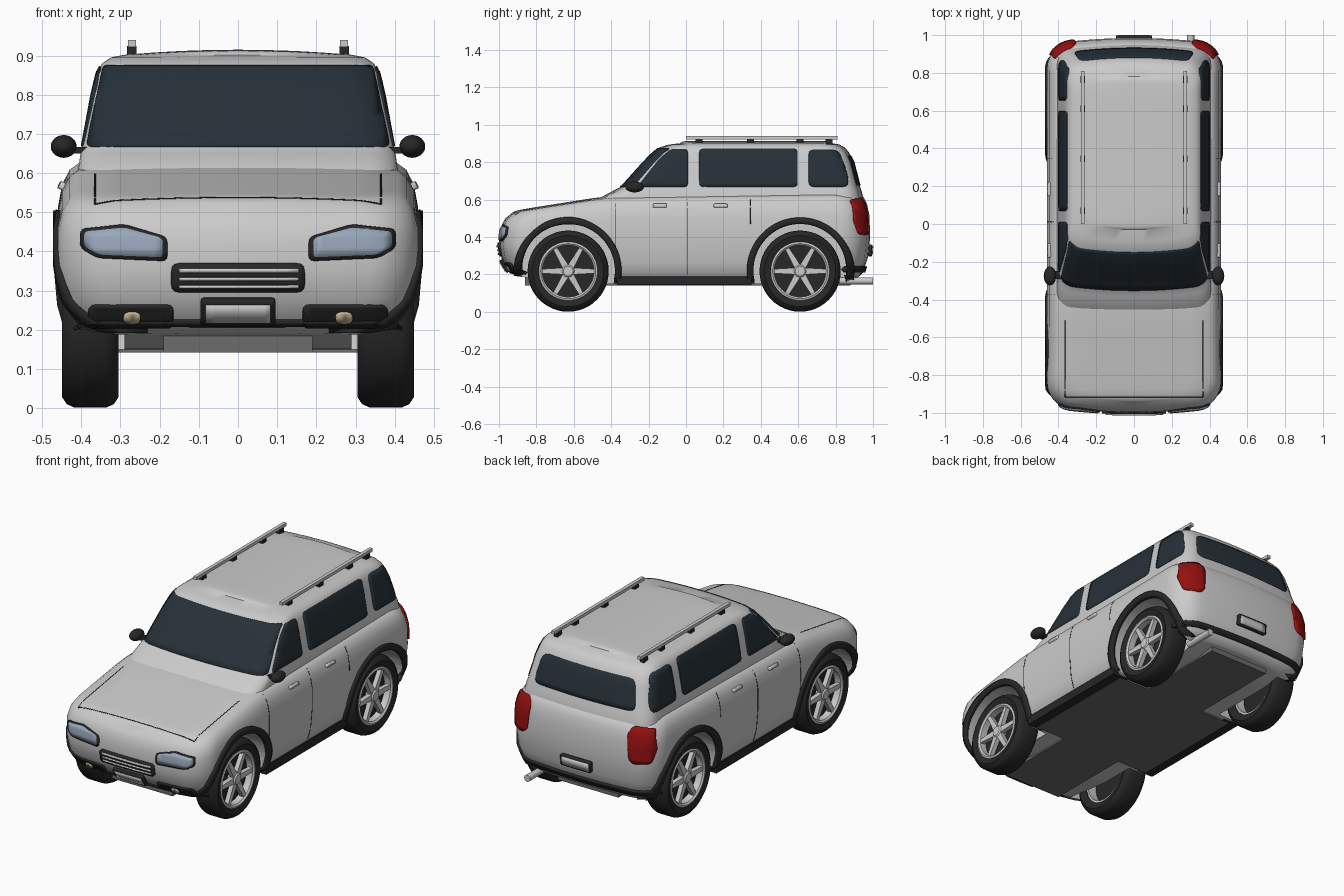
import bpy, bmesh, math
from mathutils import Vector, Matrix
from mathutils.bvhtree import BVHTree

if "Cube" in bpy.data.objects:
    bpy.data.objects.remove(bpy.data.objects["Cube"])

def material(name, r, g, b):
    m = bpy.data.materials.new(name)
    m.diffuse_color = (r, g, b, 1)
    m.use_nodes = True
    m.node_tree.nodes["Principled BSDF"].inputs["Base Color"].default_value = m.diffuse_color
    return m

PAINT = material("paint", .8, .8, .8)
GLASS = material("glass", .02, .03, .04)
BLACK = material("black", .02, .02, .02)
FLOOR = material("floor", .15, .15, .15)
RED = material("red", .3, .005, .005)
LENS = material("lens", .32, .39, .5)
CREAM = material("cream", .6, .5, .32)
METAL = material("metal", .55, .55, .55)

def finish(name, bm, mat, angle=40):
    me = bpy.data.meshes.new(name)
    bm.to_mesh(me)
    bm.free()
    ob = bpy.data.objects.new(name, me)
    bpy.context.collection.objects.link(ob)
    if mat:
        me.materials.append(mat)
    bpy.ops.object.select_all(action='DESELECT')
    ob.select_set(True)
    bpy.context.view_layer.objects.active = ob
    bpy.ops.object.shade_smooth_by_angle(angle=math.radians(angle))
    return ob

def interp(table, y):
    for (a, p), (b, q) in zip(table, table[1:]):
        if y <= b:
            return p + (q - p) * max(0, (y - a) / (b - a))
    return table[-1][1]

# Shell stacked from rounded-rectangle rings, capped by crowned grids
def half_outline(w, yf, yr, r, bow):
    arc = [math.radians(15 * k) for k in range(7)]
    front = [((w - r) * k / 5, yf) for k in range(5)]
    front += [(w - r + r * math.sin(a), yf + r - r * math.cos(a)) for a in arc]
    back = [((w - r) * k / 5, yr) for k in range(5)]
    back += [(w - r + r * math.sin(a), yr - r + r * math.cos(a)) for a in arc]
    front = [(x, y + bow * (x / w) ** 2) for x, y in front]
    back = [(x, y - bow * (x / w) ** 2) for x, y in back][::-1]
    y0, y1 = front[-1][1], back[0][1]
    return front + [(w, y0 + (y1 - y0) * k / 30) for k in range(1, 30)] + back

def shell(levels, r, bow, height, crown):
    bm = bmesh.new()
    rings = []
    for t, w, yf, yr in levels:
        half = half_outline(w, yf, yr, r, bow)
        ring = half + [(-x, y) for x, y in half[-2:0:-1]]
        rings.append([bm.verts.new((x, y, height(t, y))) for x, y in ring])
    n = len(rings[0])
    for a, b in zip(rings, rings[1:]):
        for i in range(n):
            bm.faces.new((a[i], a[(i + 1) % n], b[(i + 1) % n], b[i]))
    for (t, w, yf, yr), c in ((levels[0], 0), (levels[-1], crown)):
        rows = []
        for x, y in half_outline(w, yf, yr, r, bow):
            rows.append([bm.verts.new((x * s / 4, y, height(t, y) + c * (1 - (s / 4) ** 2) * x / w))
                         for s in range(-4, 5)])
        for a, b in zip(rows, rows[1:]):
            for i in range(8):
                bm.faces.new((a[i], a[i + 1], b[i + 1], b[i]))
    bmesh.ops.remove_doubles(bm, verts=bm.verts, dist=1e-5)
    bmesh.ops.recalc_face_normals(bm, faces=bm.faces)
    return bm

TOP = [(-1, .49), (-.97, .51), (-.9, .535), (-.5, .598), (-.4, .61), (1, .63)]
BOTTOM = [(-1, .215), (-.9, .19), (-.6, .15), (.75, .15), (1, .19)]
def body_z(t, y):
    a, b = interp(BOTTOM, y), interp(TOP, y)
    return a + (b - a) * t

lower = shell([(0, .385, -.91, .91), (.06, .425, -.945, .945), (.25, .45, -.985, .975),
               (.5, .46, -.998, .985), (.75, .46, -.995, .98), (.88, .449, -.985, .968),
               (.96, .43, -.967, .95), (1, .405, -.94, .925)], .12, .035, body_z, .01)
upper = shell([(.56, .415, -.50, .955), (.61, .408, -.46, .948), (.65, .402, -.385, .938), (.67, .397, -.345, .931),
               (.80, .373, -.228, .897), (.855, .36, -.175, .87), (.88, .347, -.14, .848),
               (.895, .325, -.09, .82), (.902, .29, -.03, .78)], .075, .03, lambda t, y: t, .013)
trees = [BVHTree.FromBMesh(lower), BVHTree.FromBMesh(upper)]
body = finish("lower_body", lower, PAINT)
finish("cabin", upper, PAINT)

# Wheel wells cut from the body
AXLES = (-.63, .61)
for y in AXLES:
    for s in (1, -1):
        bpy.ops.mesh.primitive_cylinder_add(vertices=64, radius=.252, depth=.4,
                                            location=(s * .49, y, .22), rotation=(0, math.pi / 2, 0))
        cutter = bpy.context.object
        bpy.context.view_layer.objects.active = body
        mod = body.modifiers.new("well", 'BOOLEAN')
        mod.operation, mod.object, mod.solver = 'DIFFERENCE', cutter, 'EXACT'
        bpy.ops.object.modifier_apply(modifier=mod.name)
        bpy.data.objects.remove(cutter)
bpy.ops.object.select_all(action='DESELECT')
body.select_set(True)
bpy.ops.object.shade_smooth_by_angle(angle=math.radians(40))

# Panels drawn flat in one view, then laid on the shell
VIEWS = {"side": (lambda a, b, s: (2 * s, a, b), lambda s: Vector((-s, 0, 0))),
         "front": (lambda a, b, s: (s * a, -2, b), lambda s: Vector((0, 1, 0))),
         "back": (lambda a, b, s: (s * a, 2, b), lambda s: Vector((0, -1, 0))),
         "top": (lambda a, b, s: (s * a, b, 2), lambda s: Vector((0, 0, -1)))}

def lay(name, bm, d, mat, thick, lift):
    for f in bm.faces:
        f.normal_update()
        if f.normal.dot(d) > 0:
            f.normal_flip()
    for v in bm.verts:
        hits = [h for h in (t.ray_cast(v.co, d) for t in trees) if h[0]]
        if not hits:
            p = v.co + d * (1.55 if abs(d.x) else 1.05)
            hits = [t.find_nearest(p) for t in trees]
            hit = min(hits, key=lambda h: (h[0] - p).length)
        else:
            hit = min(hits, key=lambda h: h[3])
        v.co = hit[0] + hit[1] * lift
    ob = finish(name, bm, mat)
    mod = ob.modifiers.new("thickness", 'SOLIDIFY')
    mod.thickness, mod.offset = thick, 0

def rounded(poly, r):
    out = []
    for i, p in enumerate(poly):
        p, a, b = Vector(p), Vector(poly[i - 1]), Vector(poly[(i + 1) % len(poly)])
        a = p + (a - p) * min(.45, r / (a - p).length)
        b = p + (b - p) * min(.45, r / (b - p).length)
        out += [a * (1 - t) ** 2 + p * 2 * t * (1 - t) + b * t * t for t in (0, .33, .67, 1)]
    return out

def panel(name, poly, view, mat, s=1, r=0, thick=.008, lift=0):
    place, direction = VIEWS[view]
    d = direction(s)
    bm = bmesh.new()
    bm.faces.new([bm.verts.new(place(a, b, s)) for a, b in (rounded(poly, r) if r else poly)])
    for ax in range(3):
        if abs(d[ax]) < .5:
            lo, hi = min(v.co[ax] for v in bm.verts), max(v.co[ax] for v in bm.verts)
            for k in range(1, int((hi - lo) / .025) + 1):
                p, n = Vector(), Vector()
                p[ax], n[ax] = lo + k * .025, 1
                bmesh.ops.bisect_plane(bm, geom=bm.verts[:] + bm.edges[:] + bm.faces[:], plane_co=p, plane_no=n)
    lay(name, bm, d, mat, thick, lift)

def rect(a0, a1, b0, b1):
    return [(a0, b0), (a1, b0), (a1, b1), (a0, b1)]

def box(name, x, y, z, mat):
    bm = bmesh.new()
    bmesh.ops.create_cube(bm, size=1)
    for v in bm.verts:
        v.co = [(lo + hi) / 2 + c * (hi - lo) for c, (lo, hi) in zip(v.co, (x, y, z))]
    return finish(name, bm, mat)

# Windscreen, rear glass, front and rear details
panel("windscreen", [(-.386, .667), (.386, .667), (.343, .873), (-.343, .873)], "front", GLASS, r=.012)
panel("rear_window", [(-.32, .675), (.32, .675), (.29, .835), (-.29, .835)], "back", GLASS, r=.04)
panel("grille", rect(-.17, .17, .297, .37), "front", BLACK, r=.02, thick=.02)
for z in (.312, .332, .352):
    panel("grille_bar", rect(-.15, .15, z - .004, z + .004), "front", METAL, thick=.01, lift=.012)
panel("bumper_strip", rect(-.36, .36, .212, .226), "front", BLACK, thick=.016)
for view, z in (("front", .252), ("back", .33)):
    panel("plate_frame", rect(-.095, .095, z - .032, z + .03), view, BLACK, r=.008, thick=.02, lift=.008)
    panel("plate", rect(-.083, .083, z - .024, z + .021), view, METAL, thick=.008, lift=.018)
panel("rear_bumper_strip", rect(-.43, .43, .215, .245), "back", BLACK, r=.012, thick=.024)
panel("hood_seam_front", rect(-.365, .365, -.917, -.913), "top", BLACK, thick=.002)

for s in (1, -1):
    # Side glass
    panel("front_side_window", [(-.262, .668), (.01, .668), (.01, .87), (-.08, .87), (-.14, .82)],
          "side", GLASS, s, .02)
    panel("middle_side_window", rect(.07, .597, .668, .872), "side", GLASS, s, .025)
    panel("rear_side_window", [(.655, .668), (.868, .668), (.862, .74), (.815, .865), (.655, .868)],
          "side", GLASS, s, .03)
    # Lamps
    lamp = [(.18, .375), (.36, .383), (.4, .41), (.4, .455), (.29, .468), (.18, .435)]
    panel("headlight_frame", lamp, "front", BLACK, s, .015, .016)
    panel("headlight", [(.29 + (x - .29) * .9, .421 + (z - .421) * .82) for x, z in lamp],
          "front", LENS, s, .012, .01, .007)
    panel("fog_lamp_housing", rect(.165, .38, .208, .264), "front", BLACK, s, .015, .016)
    panel("fog_lamp", rect(.248, .292, .221, .25), "front", CREAM, s, .02, .012, .008)
    panel("tail_light", [(.32, .43), (.345, .41), (.425, .415), (.443, .5), (.42, .595), (.33, .608), (.305, .57)],
          "back", RED, s, .015, .02)
    # Seams, handles, sills, mirrors
    for y in (-.375, .01, .345):
        panel("door_seam", rect(y - .002, y + .002, .2 if y < .3 else .47, .6), "side", BLACK, s, thick=.002)
    panel("hood_seam", rect(.363, .367, -.915, -.51), "top", BLACK, s, thick=.002)
    for y in (-.14, .185):
        panel("door_handle", rect(y - .037, y + .037, .557, .574), "side", METAL, s, .006, .024)
    box("sill", sorted((s * .34, s * .437)), (-.37, .35), (.143, .192), BLACK)
    bm = bmesh.new()
    bmesh.ops.create_uvsphere(bm, u_segments=24, v_segments=16, radius=1,
                              matrix=Matrix.Translation((s * .445, -.275, .668)) @ Matrix.Diagonal((.033, .05, .029, 1)))
    finish("mirror", bm, BLACK)
    box("mirror_arm", sorted((s * .38, s * .43)), (-.29, -.25), (.65, .667), BLACK)
    # Roof rail and feet
    box("roof_rail", sorted((s * .261, s * .281)), (0, .81), (.922, .94), METAL)
    for y in (.07, .345, .61, .765):
        box("rail_foot", sorted((s * .259, s * .283)), (y - .018, y + .018), (.895, .924), BLACK)

# Underside and exhaust
box("floor_centre", (-.19, .19), (-.86, .88), (.142, .2), FLOOR)
box("floor_middle", (-.38, .38), (-.36, .34), (.142, .17), FLOOR)
bm = bmesh.new()
bmesh.ops.create_cone(bm, cap_ends=True, segments=20, radius1=.019, radius2=.019, depth=.18,
                      matrix=Matrix.Translation((.3, .91, .166)) @ Matrix.Rotation(math.pi / 2, 4, 'X'))
finish("exhaust", bm, METAL)

# Wheels and arch trims
def lathe(name, profile, origin, s, mat, closed=False):
    bm = bmesh.new()
    pts = [bm.verts.new((x, 0, r)) for r, x in profile]
    edges = [bm.edges.new(p) for p in zip(pts, pts[1:] + (pts[:1] if closed else []))]
    bmesh.ops.spin(bm, geom=pts + edges, axis=(1, 0, 0), cent=(0, 0, 0), angle=2 * math.pi, steps=48)
    bmesh.ops.remove_doubles(bm, verts=bm.verts, dist=1e-5)
    for v in bm.verts:
        v.co = Vector(origin) + Vector((v.co.x * s, v.co.y, v.co.z))
    bmesh.ops.recalc_face_normals(bm, faces=bm.faces)
    finish(name, bm, mat)

for y in AXLES:
    for s in (1, -1):
        o = (s * .377, y, .218)
        lathe("tyre", [(.15, -.06), (.19, -.072), (.208, -.06), (.217, -.04), (.217, .04),
                       (.208, .06), (.19, .072), (.15, .06)], o, s, BLACK, True)
        lathe("rim", [(.138, -.055), (.157, -.055), (.157, .064), (.147, .068), (.138, .06)], o, s, METAL, True)
        lathe("wheel_disc", [(0, 0), (.145, 0), (.145, .022), (0, .022)], o, s, BLACK)
        lathe("hub", [(0, .02), (.036, .02), (.036, .056), (.026, .066), (0, .066)], o, s, METAL)
        bm = bmesh.new()
        for k in range(6):
            g = bmesh.ops.create_cube(bm, size=1)["verts"]
            turn = Matrix.Rotation(k * math.pi / 3, 3, 'X')
            for v in g:
                wide = .036 if v.co.y < 0 else .022
                v.co = turn @ Vector((s * (.046 + v.co.x * .026), .085 + v.co.y * .125, v.co.z * wide)) + Vector(o)
        bmesh.ops.recalc_face_normals(bm, faces=bm.faces)
        finish("spokes", bm, METAL)
        bm = bmesh.new()
        rows = []
        for k in range(49):
            a = math.radians(-12 + 204 * k / 48)
            rows.append([bm.verts.new((2 * s, y + r * math.cos(a), .22 + r * math.sin(a))) for r in (.25, .268, .285)])
        for a, b in zip(rows, rows[1:]):
            for i in range(2):
                bm.faces.new((a[i], a[i + 1], b[i + 1], b[i]))
        lay("arch_trim", bm, Vector((-s, 0, 0)), BLACK, .02, .002)
